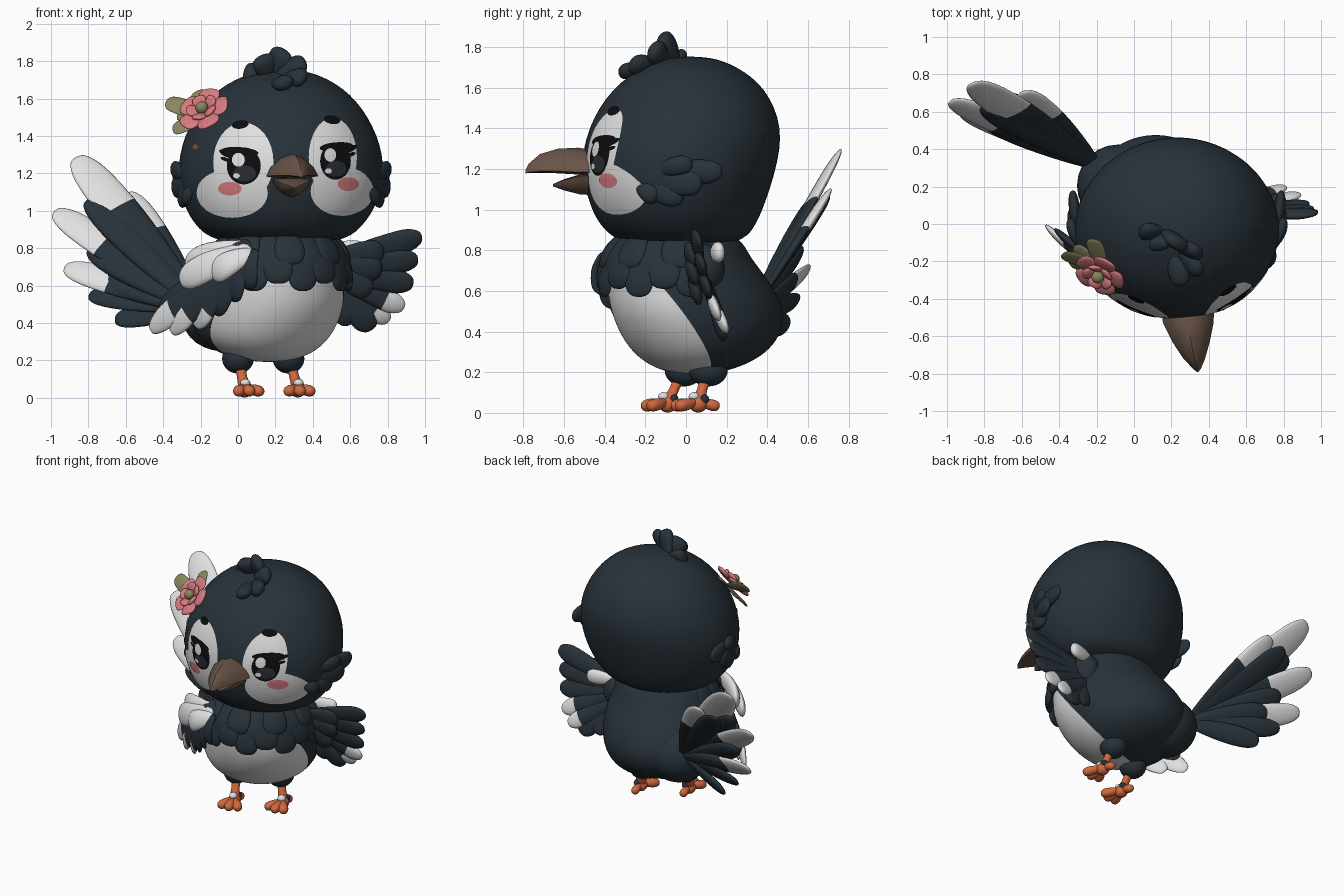
import bpy, bmesh, math
from mathutils import Vector
from mathutils.bvhtree import BVHTree

cube = bpy.data.objects.get("Cube")
if cube:
    bpy.data.objects.remove(cube)


def material(name, r, g, b):
    m = bpy.data.materials.new(name)
    m.use_nodes = True
    m.diffuse_color = (r, g, b, 1)
    bsdf = next(n for n in m.node_tree.nodes if n.type == 'BSDF_PRINCIPLED')
    bsdf.inputs["Base Color"].default_value = (r, g, b, 1)
    bsdf.inputs["Roughness"].default_value = 0.8
    return m


SLATE = material("slate_plumage", .021, .032, .042)
WHITE = material("white_plumage", .76, .75, .75)
BLACK = material("eye_black", .004, .004, .005)
IRIS = material("iris_grey", .022, .027, .033)
PINK = material("petal_pink", .68, .20, .22)
BROWN = material("beak_brown", .14, .088, .065)
ORANGE = material("leg_orange", .64, .14, .05)
OLIVE = material("leaf_olive", .25, .24, .115)
X, Y, Z = Vector((1, 0, 0)), Vector((0, 1, 0)), Vector((0, 0, 1))


def finish(name, bm, mats, sub=0):
    me = bpy.data.meshes.new(name)
    bm.to_mesh(me)
    bm.free()
    for m in mats:
        me.materials.append(m)
    for f in me.polygons:
        f.use_smooth = True
    if not sub:
        me.set_sharp_from_angle(angle=math.radians(40))
    ob = bpy.data.objects.new(name, me)
    bpy.context.collection.objects.link(ob)
    if sub:
        mod = ob.modifiers.new("smooth", 'SUBSURF')
        mod.levels = mod.render_levels = sub
    return ob


def tube(name, stations, mats, u=X, v=Y, sides=24, sub=0, p=1, up=1, down=1, split=None):
    """Skin elliptical rings given as (centre, half width, half depth)."""
    bm = bmesh.new()
    rings = []
    for c, hu, hv in stations:
        ring = []
        for i in range(sides):
            a = math.tau * i / sides
            cu, cv = (math.copysign(abs(k) ** p, k) for k in (math.cos(a), math.sin(a)))
            ring.append(bm.verts.new(Vector(c) + u * hu * cu + v * hv * cv * (up if cv > 0 else down)))
        rings.append(ring)
    bm.faces.new(rings[0])
    for k, (lo, hi) in enumerate(zip(rings, rings[1:])):
        for i in range(sides):
            j = (i + 1) % sides
            f = bm.faces.new((lo[i], lo[j], hi[j], hi[i]))
            f.material_index = int(split is not None and k >= split)
    bm.faces.new(rings[-1]).material_index = int(split is not None)
    bmesh.ops.recalc_face_normals(bm, faces=bm.faces)
    return finish(name, bm, mats, sub)


def feather(name, base, tip, width, normal, mats=(SLATE,), thick=.022, bend=0, white=.68):
    """Blunt blade from base to tip; a second material colours the end."""
    base, tip = Vector(base), Vector(tip)
    d = (tip - base).normalized()
    u = d.cross(Vector(normal)).normalized()
    v = u.cross(d)
    stations = []
    for t in (0, .2, .45, white, .86, .95, 1):
        w = .4 + .6 * math.sin(math.pi * t / 1.4) if t < .7 else math.sqrt(1 - .9 * ((t - .7) / .3) ** 2.6)
        c = base.lerp(tip, t) + v * bend * math.sin(math.pi * t)
        stations.append((c, width * w * 1.1, thick * w))
    return tube(name, stations, mats, u, v, 8, 1, split=3 if len(mats) > 1 else None)


def ball(name, loc, scale, mat):
    bm = bmesh.new()
    bmesh.ops.create_uvsphere(bm, u_segments=24, v_segments=14, radius=1)
    bmesh.ops.scale(bm, vec=scale, verts=bm.verts)
    bmesh.ops.translate(bm, vec=loc, verts=bm.verts)
    return finish(name, bm, [mat])


# Head
head = tube("head", [
    ((.22, -.03, .82), .22, .20), ((.22, -.03, .855), .38, .325), ((.22, -.04, .92), .45, .385),
    ((.225, -.045, 1.02), .52, .435), ((.23, -.035, 1.2), .565, .485), ((.23, -.005, 1.4), .53, .49),
    ((.23, .015, 1.6), .41, .385), ((.235, .02, 1.71), .25, .23), ((.24, .02, 1.755), .1, .09)],
    [SLATE], sub=2)

# Body, turned a little and cut along the belly boundary
body = tube("body", [
    ((.16, .04, .19), .12, .12), ((.145, .06, .25), .29, .27), ((.135, .075, .35), .38, .39),
    ((.155, .06, .5), .405, .455), ((.17, .01, .65), .38, .42), ((.2, -.045, .78), .33, .36),
    ((.21, -.02, .9), .29, .28)], [SLATE, WHITE], Vector((.8, .6, 0)), Vector((-.6, .8, 0)), sub=3)
deps = bpy.context.evaluated_depsgraph_get()
bm = bmesh.new()
bm.from_object(body, deps)
tilt = Vector((-.35, 1, .79))
edge = Vector((0, .18, 0))
for co, no in ((edge, tilt), (Z * .66, Z)):
    bmesh.ops.bisect_plane(bm, geom=bm.verts[:] + bm.edges[:] + bm.faces[:], plane_co=co, plane_no=no)
for f in bm.faces:
    c = f.calc_center_median()
    f.material_index = int((c - edge).dot(tilt) < 0 and c.z < .66)
bm.to_mesh(body.data)
bm.free()
body.modifiers.clear()
ball("rump", (-.085, .205, .45), (.22, .22, .2), SLATE)

# Chest ruff: two rows of downward feathers
for zb, rb, zt, rt, count in ((.84, .30, .57, .385, 11), (.9, .25, .67, .38, 10)):
    for i in range(count):
        a = math.radians(-90 + (i - (count - 1) / 2) * 20)
        out = Vector((math.cos(a), math.sin(a), 0))
        mid = Vector((.215, -.04, 0))
        feather("chest_feather", mid + out * rb + Z * zb, mid + out * rt + Z * (zt + .04 * (i % 2)),
                .085, out, thick=.025, bend=.025)

# Face plates that hug the head
tree = BVHTree.FromObject(head, deps)


def plate(name, cx, cz, rx, rz, mat, lift, turn=0):
    bm = bmesh.new()
    ct, st = math.cos(turn), math.sin(turn)

    def vert(r, a):
        px, pz = r * rx * math.cos(a), r * rz * math.sin(a)
        q = Vector((cx + px * ct - pz * st, -2, cz + px * st + pz * ct))
        hit, n, _, _ = tree.ray_cast(q, Y)
        return bm.verts.new(hit + n * lift)

    segs, count = 32, 7
    centre = vert(0, 0)
    rings = [[vert(k / count, math.tau * i / segs) for i in range(segs)] for k in range(1, count + 1)]
    for i in range(segs):
        j = (i + 1) % segs
        bm.faces.new((centre, rings[0][i], rings[0][j]))
        for lo, hi in zip(rings, rings[1:]):
            bm.faces.new((lo[i], hi[i], hi[j], lo[j]))
    return finish(name, bm, [mat])


for side, ex, ez, s, patch_w, cheek_x, cheek_z, cheek_w in (
        ("right", .025, 1.24, -1, .16, -.03, 1.095, .19), ("left", .51, 1.265, 1, .128, .555, 1.105, .168)):
    k = 1 if s < 0 else .9
    plate(side + "_eye_patch", ex - s * .005, ez + .02, patch_w, .21, WHITE, .004)
    plate(side + "_cheek_patch", cheek_x, cheek_z, cheek_w, .13, WHITE, .005)
    plate(side + "_eye", ex + .008, ez, .09 * k, .098, BLACK, .0065)
    plate(side + "_iris", ex + .012, ez - .04, .06 * k, .042, IRIS, .0075)
    plate(side + "_eye_shine", ex - .02, ez + .032, .034 * k, .036, WHITE, .0085)
    plate(side + "_eye_glint", ex - .03, ez - .052, .018, .014, WHITE, .0085)
    plate(side + "_lid_line", ex + s * .012, ez + .075, .098 * k, .024, BLACK, .007, s * .08)
    plate(side + "_upper_lash", ex + s * .09, ez + .065, .035, .014, BLACK, .007, s * .5)
    plate(side + "_lower_lash", ex + s * .09, ez + .035, .025, .01, BLACK, .007, s * .3)
    plate(side + "_brow", ex - .01, ez + .218, .044, .022, BLACK, .007, -s * .15)
    plate(side + "_blush", cheek_x + s * .02 + .01, 1.12 + .012 * (s + 1), .062 * k, .036, PINK, .0085)
plate("cheek_freckle", -.225, 1.34, .017, .017, BROWN, .006)

# Beak
tube("upper_beak", [((.285, -.42, 1.185), .145, .10), ((.29, -.53, 1.185), .135, .12), ((.305, -.63, 1.19), .1, .11),
     ((.322, -.72, 1.19), .058, .083), ((.337, -.775, 1.185), .02, .04), ((.34, -.79, 1.18), .005, .015)],
     [BROWN], X, Z, 12, p=1.25, down=.1)
tube("lower_beak", [((.285, -.42, 1.17), .115, .10), ((.288, -.52, 1.165), .1, .09), ((.297, -.6, 1.145), .055, .05),
     ((.305, -.655, 1.125), .006, .01)], [BROWN], X, Z, 12, p=1.25, up=.1)

# Cheek tufts on both sides of the head
for s in (-1, 1):
    for b, t, w in (((.47, -.22, 1.17), (.56, .18, 1.19), .065), ((.46, -.2, 1.14), (.57, .08, 1.13), .07),
                    ((.45, -.22, 1.12), (.535, -.01, 1.06), .065), ((.48, -.16, 1.19), (.575, .03, 1.23), .05),
                    ((.45, -.24, 1.13), (.51, -.14, 1.05), .05)):
        feather("cheek_tuft", (.23 + s * b[0], b[1], b[2]), (.23 + s * t[0], t[1], t[2]), w, (s, 0, 0),
                thick=.035, bend=.015)

# Crest
for b, t, w in (((.17, -.04, 1.7), (.25, -.12, 1.86), .075), ((.16, -.04, 1.71), (.03, -.04, 1.745), .065),
                ((.17, -.06, 1.7), (.13, -.12, 1.83), .07), ((.2, -.1, 1.7), (.36, -.16, 1.80), .065),
                ((.22, -.12, 1.69), (.36, -.27, 1.72), .06), ((.2, -.14, 1.69), (.26, -.33, 1.68), .06)):
    feather("crest_feather", b, t, w, (0, -1, .6), thick=.045)

# Tail fan
two = (SLATE, WHITE)
fan = (.15, -.85, .45)
root = Vector((-.2, .31, .48))
for t, w, mats in (((-.87, .755, 1.29), .115, two), ((-.595, .71, 1.10), .09, two), ((-.985, .66, 1.0), .095, two),
                   ((-.93, .6, .70), .085, two), ((-.8, .55, .55), .07, (SLATE,)),
                   ((-.66, .5, .42), .07, (SLATE,)), ((-.72, .70, 1.06), .09, (SLATE,))):
    feather("tail_feather", root, t, w, fan, mats, .028, white=.66)
for t in ((-.81, .63, 1.06), (-.8, .56, .80), (-.72, .53, .65)):
    feather("tail_cover", root, t, .09, fan, thick=.045)

# Right wing, folded across the front
facing = (-.6, -.78, .1)
for b, t, w, mats in (
        ((.05, -.36, .76), (-.47, -.01, .36), .075, two), ((.03, -.36, .74), (-.36, -.10, .35), .075, two),
        ((.04, -.37, .74), (-.23, -.19, .38), .075, two), ((.05, -.38, .74), (-.13, -.27, .45), .08, (SLATE,)),
        ((.06, -.39, .76), (-.04, -.34, .52), .08, (SLATE,)), ((.09, -.4, .8), (.05, -.4, .58), .075, (SLATE,)),
        ((.05, -.33, .78), (-.42, -.03, .45), .08, (SLATE,))):
    feather("right_wing_feather", b, t, w, facing, mats, .028, .035, .78)
for b, t, w in (((.08, -.39, .80), (-.31, -.22, .62), .085), ((.06, -.36, .81), (-.28, -.19, .70), .085),
                ((.09, -.40, .78), (-.14, -.34, .65), .075)):
    feather("right_wing_covert", b, t, w, facing, (WHITE,), .04, .04)
ball("right_shoulder", (.03, -.31, .76), (.11, .09, .09), SLATE)

# Left wing, spread sideways
spread = (.1, -1, -.3)
for b, t, w, mats in (
        ((.5, .08, .74), (.985, .06, .865), .07, (SLATE,)), ((.5, .09, .71), (.965, .08, .74), .07, (SLATE,)),
        ((.5, .1, .68), (.94, .11, .61), .07, (SLATE,)), ((.5, .11, .66), (.89, .16, .48), .065, two),
        ((.5, .12, .64), (.72, .19, .365), .075, (SLATE,)), ((.5, .13, .62), (.81, .20, .41), .06, two),
        ((.48, .13, .62), (.60, .18, .39), .06, (SLATE,))):
    feather("left_wing_feather", b, t, w, spread, mats, .03, .015, .78)
for t in ((.78, .03, .79), (.77, .04, .68), (.71, .06, .56)):
    feather("left_wing_covert", (.47, .06, .74), t, .075, spread, thick=.035, bend=.02)
feather("left_wing_lining", (.48, .13, .79), (.68, .17, .79), .055, (0, 1, 0), (WHITE,), .035)
ball("left_shoulder", (.49, .09, .71), (.09, .1, .12), SLATE)

# Legs and feet
for side, hip, foot, turn in (("right", (.0, -.01, .21), (.035, -.09, .055), .25),
                              ("left", (.27, .11, .21), (.32, .06, .055), .1)):
    ball(side + "_thigh", hip, (.085, .095, .08), SLATE)
    tube(side + "_leg", [(hip, .034, .034), (Vector(hip).lerp(Vector(foot), .6), .027, .027), (foot, .034, .034)],
         [ORANGE], sides=10)
    f = Vector(foot)
    for a in (-.55, 0, .55):
        d = Vector((math.sin(a + turn), -math.cos(a + turn), 0))
        feather(side + "_toe", f, f + d * .135 - Z * .024, .034, Z, (ORANGE,), .035)
    feather(side + "_back_toe", f, f + Vector((-.01, .105, -.026)), .028, Z, (ORANGE,), .032)
    ball(side + "_foot", f - Z * .013, (.042, .045, .04), ORANGE)
    ball(side + "_foot_down", f + Vector((.004, -.02, .025)), (.027, .027, .022), WHITE)
    ball(side + "_heel_down", f + Vector((.01, .03, .012)), (.024, .024, .024), SLATE)

# Flower with two layers of cupped petals, and leaves
n = Vector((-.37, -.68, .63)).normalized()
a1 = n.cross(Z).normalized()
a2 = a1.cross(n)
centre = Vector((-.18, -.26, 1.53))
for reach, lift, width, start in ((.142, .02, .066, 0), (.085, .045, .04, .63)):
    for i in range(5):
        a = math.tau * i / 5 + math.pi / 2 + start
        d = a1 * math.cos(a) + a2 * math.sin(a)
        feather("petal", centre + d * .01, centre + d * reach + n * lift, width, n, (PINK,), .016)
ball("flower_heart", centre + n * .035, (.034, .034, .034), OLIVE)
for t in ((-.385, -.16, 1.585), (-.35, -.2, 1.43), (-.22, -.08, 1.64), (-.32, -.12, 1.52)):
    feather("leaf", centre - n * .03, t, .055, n, (OLIVE,), .012, white=.6)
